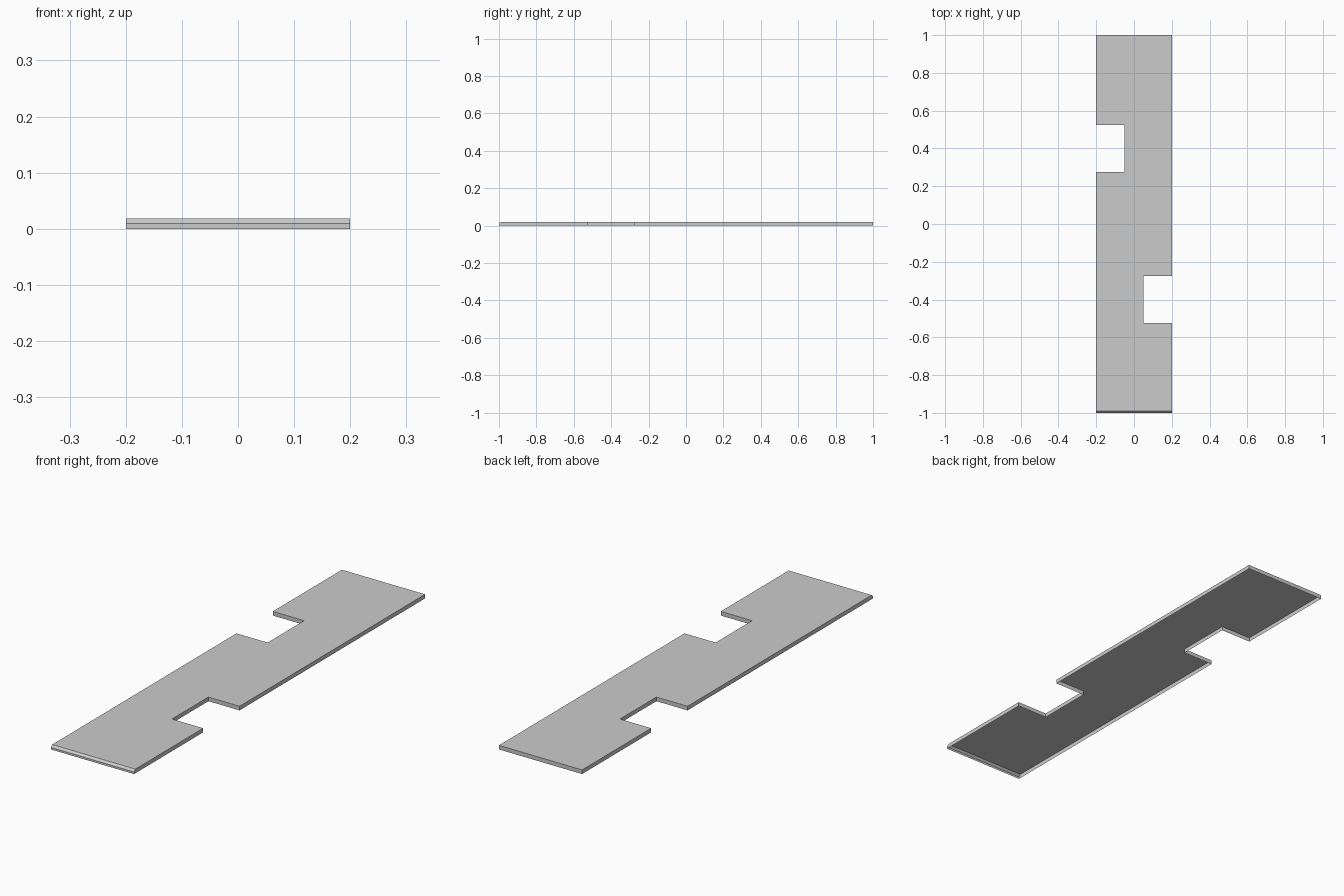
import bpy, bmesh
from mathutils import Vector

if "Cube" in bpy.data.objects:
    bpy.data.objects.remove(bpy.data.objects["Cube"])

W, L, T = 0.2, 1.0, 0.018      # half width, half length, thickness
NX, NA, NB = 0.05, 0.275, 0.525  # notch depth line and its two ends

# Half of the outline; the other half is the same turned by 180 degrees
half = [(-W, -L), (W, -L), (W, -NB), (NX, -NB), (NX, -NA), (W, -NA)]
outline = half + [(-x, -y) for x, y in half]

# Notched panel: top sheet with skirt walls, open underneath
bm = bmesh.new()
top = bm.faces.new([bm.verts.new((x, y, T)) for x, y in outline])
rim = bmesh.ops.extrude_edge_only(bm, edges=top.edges[:])
low = [v for v in rim["geom"] if isinstance(v, bmesh.types.BMVert)]
bmesh.ops.translate(bm, verts=low, vec=Vector((0, 0, -T)))
bmesh.ops.recalc_face_normals(bm, faces=bm.faces[:])
if top.normal.z < 0:
    bmesh.ops.reverse_faces(bm, faces=bm.faces[:])

# Chamfer along the front top edge
front = [e for e in bm.edges
         if all(v.co.y < -L + 1e-4 and v.co.z > T - 1e-4 for v in e.verts)]
bmesh.ops.bevel(bm, geom=front, offset=0.009, segments=1, affect='EDGES')

mesh = bpy.data.meshes.new("notched_panel")
bm.to_mesh(mesh)
bm.free()
bpy.context.collection.objects.link(bpy.data.objects.new("notched_panel", mesh))
